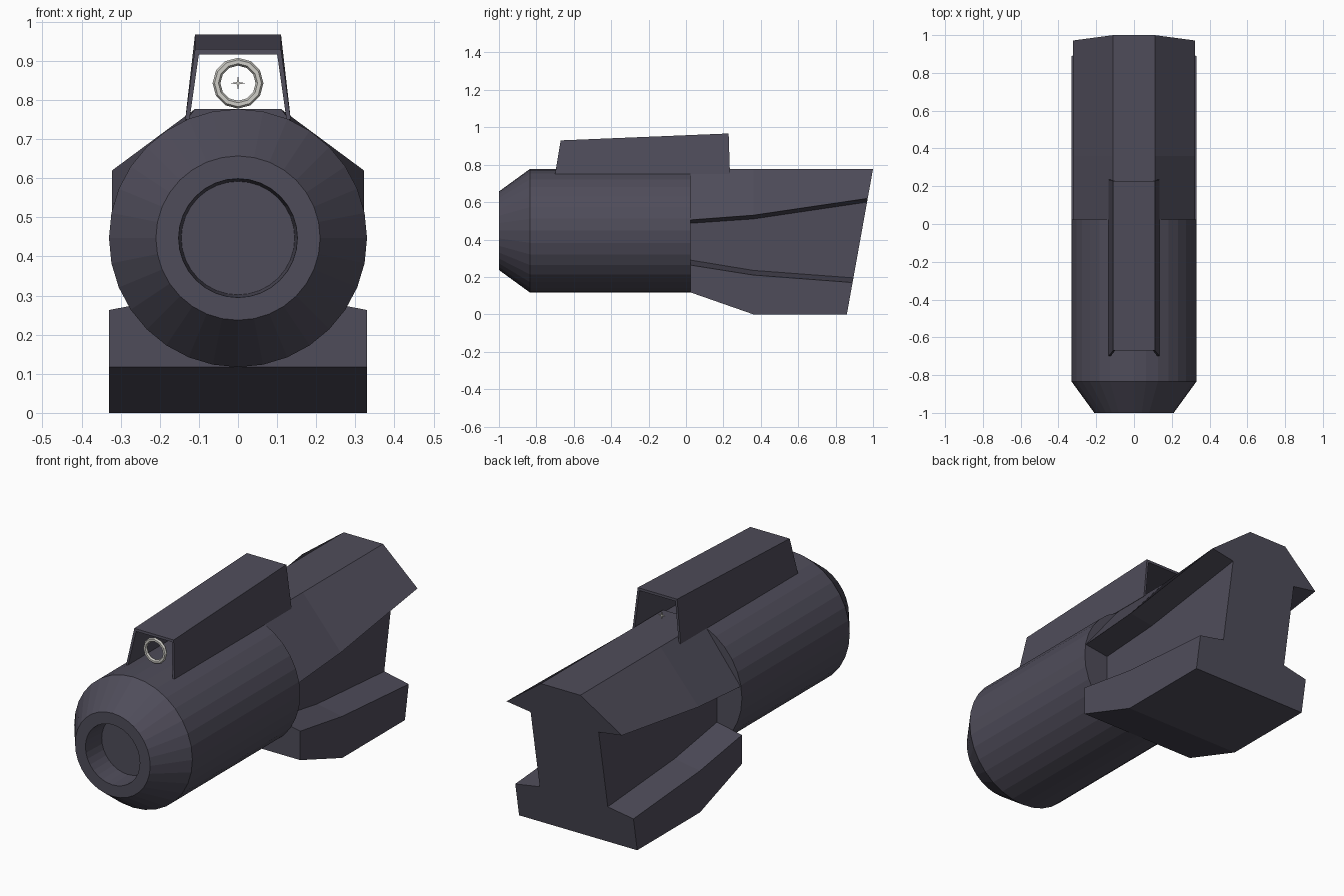
import bpy, bmesh
from math import sin, cos, pi

cube = bpy.data.objects.get("Cube")
if cube:
    bpy.data.objects.remove(cube)


def material(name, rgb):
    m = bpy.data.materials.new(name)
    m.use_nodes = True
    m.diffuse_color = (*rgb, 1)
    m.node_tree.nodes["Principled BSDF"].inputs["Base Color"].default_value = (*rgb, 1)
    return m


SLATE = material("dark slate", (0.078, 0.073, 0.102))
GREY = material("light grey", (0.62, 0.61, 0.57))


def loft(name, rings, mat, caps=True):
    """Skin a list of equal-length closed sections, capping both ends."""
    bm = bmesh.new()
    rows = [[bm.verts.new(p) for p in ring] for ring in rings]
    n = len(rows[0])
    for a, b in zip(rows, rows[1:]):
        for i in range(n):
            j = (i + 1) % n
            bm.faces.new((a[i], a[j], b[j], b[i]))
    if caps:
        bm.faces.new(rows[0][::-1])
        bm.faces.new(rows[-1])
    bmesh.ops.recalc_face_normals(bm, faces=bm.faces)
    mesh = bpy.data.meshes.new(name)
    bm.to_mesh(mesh)
    bm.free()
    mesh.materials.append(mat)
    ob = bpy.data.objects.new(name, mesh)
    bpy.context.collection.objects.link(ob)
    return ob


def circle(r, y, z, n):
    return [(r * cos(2 * pi * i / n), y, z + r * sin(2 * pi * i / n)) for i in range(n)]


def mirrored(half):
    """Complete a right-hand half section across x = 0."""
    return half + [(-x, y, z) for x, y, z in reversed(half)]


# Barrel with chamfered muzzle and shallow bore
barrel_profile = [(0.145, -0.88), (0.152, -1), (0.21, -1), (0.33, -0.835), (0.33, 0.025)]
loft("barrel", [circle(r, y, 0.447, 32) for r, y in barrel_profile], SLATE)


# Rear body: peaked roof with wings, narrow web and flared base
def body_section(y, tip, under, shelf, edge, floor, lean=0.0):
    half = [(0.11, 0.777), (0.322, tip), (0.19, under),
            (0.19, shelf), (0.33, edge), (0.33, floor)]
    return mirrored([(x, y + lean * z, z) for x, z in half])


loft("rear_body", [
    body_section(0.025, 0.505, 0.487, 0.29, 0.263, 0.117),
    body_section(0.36, 0.53, 0.51, 0.235, 0.21, 0.0),
    body_section(0.86, 0.62, 0.60, 0.195, 0.17, 0.0, lean=0.18),
], SLATE)


# Sight hood: thin folded sheet, open at both ends and below
def hood_section(y_low, y_top, top):
    half = [(0.10, y_top, top - 0.013), (0.124, y_low, 0.75),
            (0.135, y_low, 0.75), (0.11, y_top, top)]
    return half + [(-x, y, z) for x, y, z in reversed(half)]


loft("sight_hood", [hood_section(-0.70, -0.67, 0.93),
                    hood_section(0.235, 0.228, 0.967)], SLATE)

# Front sight ring
bpy.ops.mesh.primitive_torus_add(
    major_segments=12, minor_segments=6, major_radius=0.055, minor_radius=0.01,
    location=(0, -0.66, 0.843), rotation=(pi / 2, 0, 0))
ring = bpy.context.object
ring.name = "front_sight_ring"
ring.data.materials.append(GREY)

# Rear sight: small four-pointed star
star = []
for i in range(8):
    r = 0.004 if i % 2 else 0.019
    star.append((r * cos(i * pi / 4), r * sin(i * pi / 4)))
loft("rear_sight_star", [[(x, y, 0.843 + z) for x, z in star] for y in (0.19, 0.196)], GREY)
